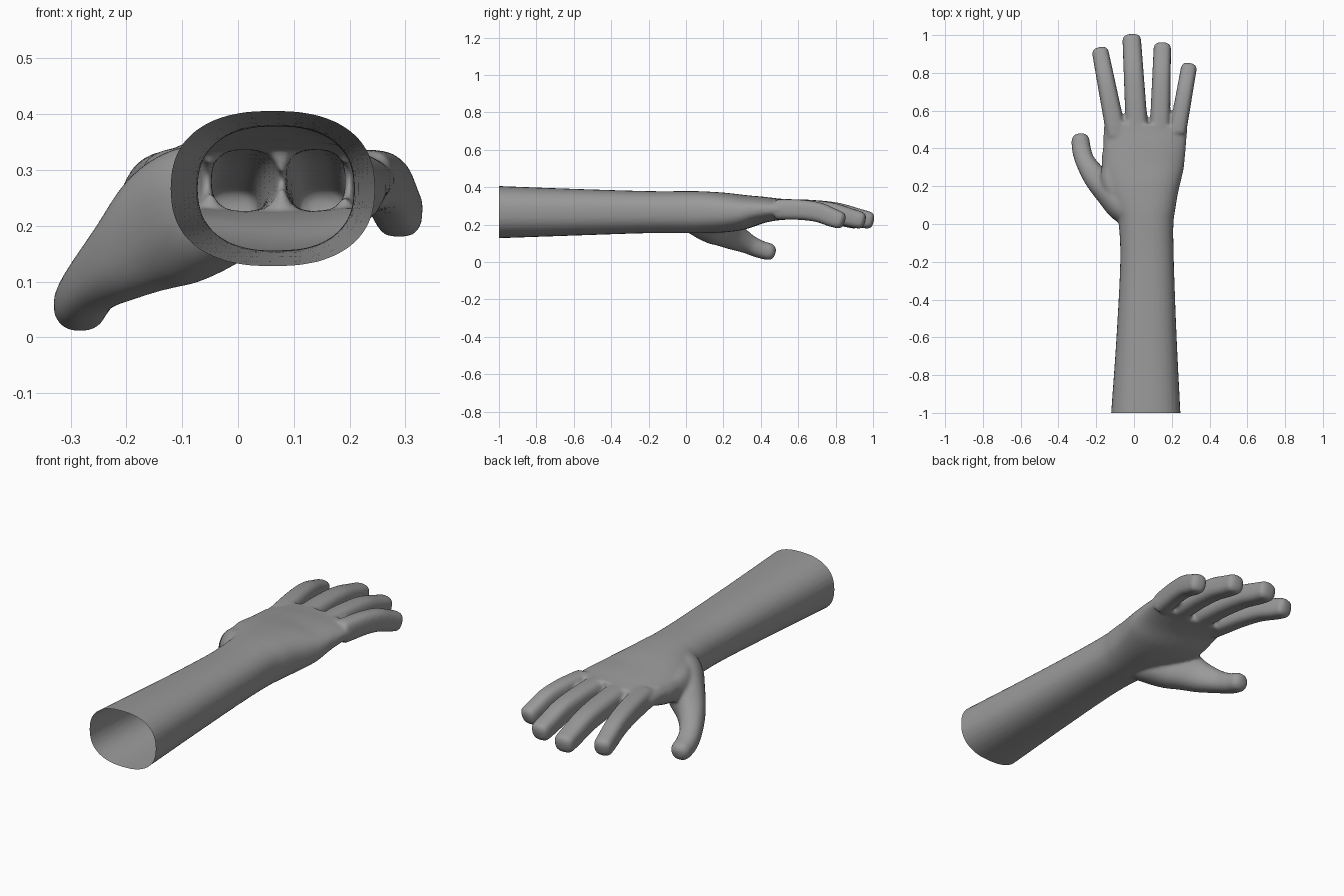
import bpy, bmesh, math
from mathutils import Vector

if "Cube" in bpy.data.objects:
    bpy.data.objects.remove(bpy.data.objects["Cube"])

SIDES = 32
UP = Vector((0, 0, 1))


def catmull(rows, steps=5):
    """Smoothly resample rows of numbers."""
    pts = [Vector(r) for r in rows]
    out = []
    for i in range(len(pts) - 1):
        a, b, c, d = pts[max(i - 1, 0)], pts[i], pts[i + 1], pts[min(i + 2, len(pts) - 1)]
        for k in range(steps):
            t = k / steps
            out.append(0.5 * (2 * b + (c - a) * t + (2 * a - 5 * b + 4 * c - d) * t * t
                              + (3 * b - a - 3 * c + d) * t ** 3))
    return out + [pts[-1]]


def loft(bm, rows, power=2.5, cap=0.0):
    """Closed tube through rows (x, y, z, half width, half height), with a rounded end."""
    rows = catmull(rows)
    frames = []
    for i, r in enumerate(rows):
        d = (rows[min(i + 1, len(rows) - 1)] - rows[max(i - 1, 0)])
        d = Vector(d[:3]).normalized()
        frames.append((Vector(r[:3]), d, r[3], r[4]))
    c, d, w, h = frames[-1]
    if cap:
        for k in range(1, 6):
            a = k * math.radians(15)
            s = math.cos(a) ** 0.8
            frames.append((c + d * cap * math.sin(a), d, w * s, h * s))
    rings = []
    for c, d, w, h in frames:
        side = d.cross(UP).normalized()
        top = side.cross(d)
        ring = []
        for j in range(SIDES):
            a = 2 * math.pi * j / SIDES
            u = math.copysign(abs(math.cos(a)) ** (2 / power), math.cos(a))
            v = math.copysign(abs(math.sin(a)) ** (2 / power), math.sin(a))
            ring.append(bm.verts.new(c + side * w * u + top * h * v))
        rings.append(ring)
    for p, q in zip(rings, rings[1:]):
        for j in range(SIDES):
            k = (j + 1) % SIDES
            bm.faces.new((p[j], p[k], q[k], q[j]))
    bm.faces.new(rings[0][::-1])
    bm.faces.new(rings[-1])


bm = bmesh.new()

# Forearm, wrist and palm: y, left, right, bottom, top
arm = [(-1.06, -.123, .248, .125, .408), (-1.0, -.121, .246, .127, .406),
       (-.6, -.093, .226, .141, .391), (-.2, -.073, .211, .154, .379),
       (0, -.081, .209, .154, .379), (.08, -.10, .222, .155, .378),
       (.2, -.15, .246, .158, .371), (.3, -.172, .263, .172, .361),
       (.4, -.163, .273, .205, .351), (.48, -.161, .280, .221, .341),
       (.53, -.157, .283, .225, .336)]
loft(bm, [((l + r) / 2, y, (b + t) / 2, (r - l) / 2, (t - b) / 2) for y, l, r, b, t in arm], 2.4)

# Fingers: base centre, tip centre, base half width, tip half width, tip y
for xb, xt, wb, wt, yt in [(-.106, -.178, .052, .044, .93), (.013, -.012, .058, .049, 1.0),
                           (.138, .150, .053, .046, .955), (.240, .290, .045, .042, .845)]:
    rows = []
    for t, z, h in [(-.2, .281, .054), (0, .281, .055), (.3, .278, .054), (.6, .265, .053),
                    (.85, .238, .050), (1, .223, .046)]:
        y = .54 + (yt - .022 - .54) * t
        rows.append((xb + (xt - xb) * t, y, z, wb + (wt - wb) * t, h))
    loft(bm, rows, 2.8, .027)

# Thumb with its broad base
loft(bm, [(.03, .02, .25, .07, .09), (-.05, .10, .235, .095, .115), (-.125, .175, .20, .085, .115),
          (-.2, .245, .145, .066, .08), (-.255, .325, .10, .052, .055),
          (-.277, .39, .070, .050, .048), (-.283, .44, .056, .048, .046)], 2.3, .04)

# Web between thumb and first finger
loft(bm, [(-.05, .12, .265, .09, .08), (-.12, .22, .262, .06, .075),
          (-.125, .32, .268, .042, .06), (-.12, .42, .278, .035, .05)], 2.2)

bmesh.ops.recalc_face_normals(bm, faces=bm.faces)
mesh = bpy.data.meshes.new("hand_and_forearm")
bm.to_mesh(mesh)
bm.free()
hand = bpy.data.objects.new("hand_and_forearm", mesh)
bpy.context.collection.objects.link(hand)
bpy.context.view_layer.objects.active = hand
hand.select_set(True)

# Blend all parts into one skin
remesh = hand.modifiers.new("blend", 'REMESH')
remesh.mode = 'VOXEL'
remesh.voxel_size = 0.008
smooth = hand.modifiers.new("soften", 'SMOOTH')
smooth.factor = 0.5
smooth.iterations = 8
for name in ("blend", "soften"):
    bpy.ops.object.modifier_apply(modifier=name)

# Cut the forearm open at the elbow end
bm = bmesh.new()
bm.from_mesh(hand.data)
bmesh.ops.bisect_plane(bm, geom=bm.verts[:] + bm.edges[:] + bm.faces[:],
                       plane_co=(0, -1, 0), plane_no=(0, -1, 0), clear_outer=True)
for f in bm.faces:
    f.smooth = True
bm.to_mesh(hand.data)
bm.free()

skin = bpy.data.materials.new("plain_grey")
skin.diffuse_color = (0.32, 0.32, 0.32, 1)
skin.use_nodes = True
skin.node_tree.nodes["Principled BSDF"].inputs["Base Color"].default_value = skin.diffuse_color
hand.data.materials.clear()
hand.data.materials.append(skin)
